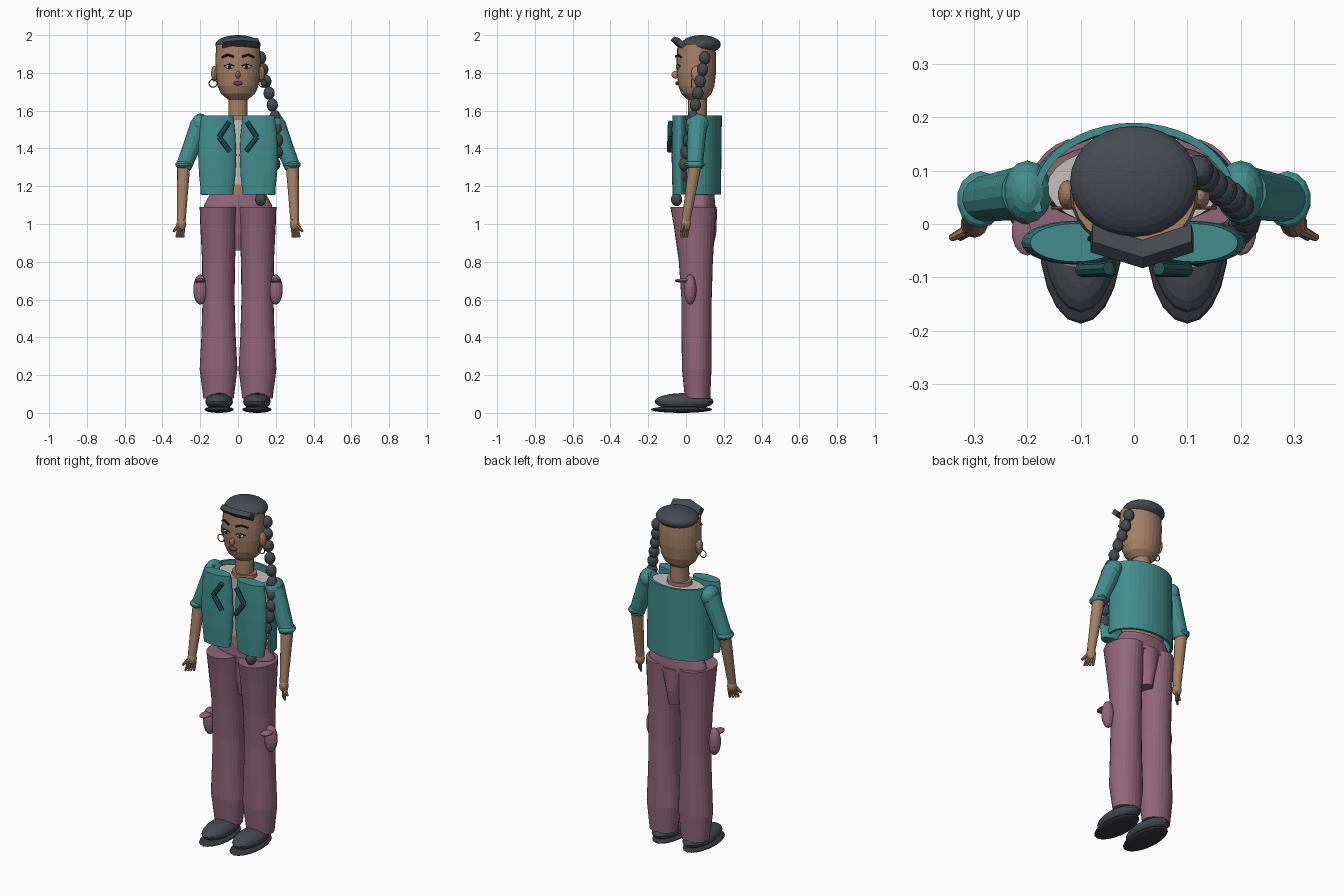
import bpy, bmesh
from math import sin, cos, pi, radians
from mathutils import Vector, Matrix

if "Cube" in bpy.data.objects:
    bpy.data.objects.remove(bpy.data.objects["Cube"])


def material(name, red, green, blue):
    mat = bpy.data.materials.new(name)
    mat.use_nodes = True
    colour = (red, green, blue, 1)
    mat.diffuse_color = colour
    mat.node_tree.nodes["Principled BSDF"].inputs["Base Color"].default_value = colour
    return mat


TEAL = material("teal_cloth", .055, .27, .275)
DARK_TEAL = material("dark_teal", .02, .1, .1)
MAUVE = material("mauve_cloth", .29, .135, .19)
SKIN = material("skin", .38, .22, .135)
CHARCOAL = material("charcoal", .06, .07, .085)
SOLE = material("sole_grey", .04, .04, .05)
SHIRT = material("pale_grey", .56, .53, .49)
LIPS = material("lip_rose", .22, .05, .085)
BLACK = material("near_black", .01, .01, .015)
BRASS = material("brass", .23, .12, .05)


def finish(name, bm, mat):
    bmesh.ops.recalc_face_normals(bm, faces=bm.faces)
    mesh = bpy.data.meshes.new(name)
    bm.to_mesh(mesh)
    bm.free()
    mesh.materials.append(mat)
    obj = bpy.data.objects.new(name, mesh)
    bpy.context.collection.objects.link(obj)
    return obj


def loft(name, mat, x, y, rings, lean=0, sides=28):
    """Closed stack of ellipses (height, half width, half depth); lean moves deep rings forward."""
    bm = bmesh.new()
    angles = [2 * pi * i / sides for i in range(sides)]
    loops = [[bm.verts.new((x + wide * cos(a), y - lean * deep + deep * sin(a), z))
              for a in angles] for z, wide, deep in rings]
    for lower, upper in zip(loops, loops[1:]):
        for i in range(sides):
            bm.faces.new((lower[i - 1], lower[i], upper[i], upper[i - 1]))
    bm.faces.new(loops[0])
    bm.faces.new(loops[-1])
    return finish(name, bm, mat)


def ellipsoid(name, mat, centre, radii, segments=14):
    bm = bmesh.new()
    bmesh.ops.create_uvsphere(bm, u_segments=segments, v_segments=segments // 2 + 2, radius=1)
    bm.transform(Matrix.Translation(centre) @ Matrix.Diagonal((*radii, 1)))
    return finish(name, bm, mat)


def tube(name, mat, points, start, end, sides=8):
    """Straight segments through the points, each tapering from start to end radius."""
    bm = bmesh.new()
    for a, b in zip(points, points[1:]):
        axis = b - a
        turn = axis.to_track_quat("Z", "Y").to_matrix().to_4x4()
        bmesh.ops.create_cone(bm, cap_ends=True, segments=sides, radius1=start, radius2=end,
                              depth=axis.length, matrix=Matrix.Translation((a + b) / 2) @ turn)
    return finish(name, bm, mat)


def strip(name, mat, lower, upper, thickness, offset):
    """Thickened sheet between two rows of points."""
    bm = bmesh.new()
    a = [bm.verts.new(p) for p in lower]
    b = [bm.verts.new(p) for p in upper]
    for i in range(len(a) - 1):
        bm.faces.new((a[i], a[i + 1], b[i + 1], b[i]))
    solid = finish(name, bm, mat).modifiers.new("thickness", "SOLIDIFY")
    solid.thickness, solid.offset = thickness, offset


# Head, neck and central face features
loft("head", SKIN, 0, .055, [(1.66, .055, .05), (1.69, .09, .08), (1.73, .108, .095),
                             (1.8, .118, .104), (1.87, .12, .105), (1.95, .115, .1)])
loft("neck", SKIN, 0, .06, [(1.55, .05, .05), (1.69, .05, .05)])
loft("neck_base", SKIN, 0, .06, [(1.54, .075, .06), (1.575, .07, .06)])
ellipsoid("nose", SKIN, (0, -.055, 1.79), (.013, .022, .02))
ellipsoid("lips", LIPS, (0, -.047, 1.745), (.026, .01, .011))

# Cap with a raised angular brim
ellipsoid("cap", CHARCOAL, (0, .08, 1.95), (.12, .104, .05), segments=28)
brim_edge = [Vector((-.08, -.01, 1.94)), Vector((.016, -.04, 1.95)), Vector((.11, -.01, 1.94))]
brim_rise = Vector((0, -.033, .033))
strip("cap_brim", CHARCOAL, brim_edge, [p + brim_rise for p in brim_edge], .028, 0)

# Braid swinging out around the left shoulder
BEADS = 13
for i in range(BEADS):
    t = i / (BEADS - 1)
    spot = (.12 + .09 * sin(pi * t ** 1.3), .1 - .15 * t, 1.88 - .75 * t)
    ellipsoid("braid_bead", CHARCOAL, spot, (.03, .03, .035), segments=12)

# Torso
loft("shirt", SHIRT, 0, .07, [(1.21, .145, .075), (1.4, .16, .08), (1.555, .163, .08)])
loft("waist", SKIN, 0, .07, [(1.12, .13, .07), (1.22, .14, .07)])
loft("hips", MAUVE, 0, .075, [(1.06, .185, .08), (1.1, .18, .08), (1.155, .15, .075)])
loft("trouser_seat", MAUVE, 0, .08, [(.86, .04, .06), (.95, .05, .08), (1.08, .09, .085)])

# Jacket back, a curved shell open at the front
HEM, COLLAR = 1.155, 1.575
STEPS = 24
sweep = [radians(-12 + 204 * i / STEPS) for i in range(STEPS + 1)]
strip("jacket_back", TEAL,
      [(.2 * cos(a), .05 + .135 * sin(a), HEM) for a in sweep],
      [(.19 * cos(a), .05 + .14 * sin(a), COLLAR) for a in sweep], .014, -1)

for sign, side in ((-1, "right_"), (1, "left_")):
    def at(x, y, z):
        return Vector((sign * x, y, z))

    # Face details
    ellipsoid(side + "eye", SHIRT, at(.045, -.042, 1.832), (.024, .009, .011))
    ellipsoid(side + "iris", BLACK, at(.045, -.05, 1.832), (.008, .004, .009))
    lid = [at(.02, -.05, 1.837), at(.045, -.047, 1.846), at(.074, -.032, 1.837)]
    tube(side + "eyelid", BLACK, lid, .003, .003)
    brow = [at(.022, -.054, 1.886), at(.055, -.044, 1.896), at(.085, -.026, 1.882)]
    tube(side + "eyebrow", BLACK, brow, .006, .005)
    ellipsoid(side + "ear", SKIN, at(.125, .055, 1.795), (.018, .028, .042))
    bpy.ops.mesh.primitive_torus_add(location=at(.132, .03, 1.745), rotation=(pi / 2, 0, 0),
                                     major_radius=.021, minor_radius=.003,
                                     major_segments=20, minor_segments=6)
    bpy.context.object.name = side + "earring"
    bpy.context.object.data.materials.append(BRASS)

    # Jacket front panel, fullest at chest height, with its lapel
    panel = [(HEM + (COLLAR - HEM) * t, .085 + .016 * sin(pi * t), .036 + .005 * sin(pi * t))
             for t in (0, .25, .5, .75, 1)]
    loft(side + "jacket_front", TEAL, sign * .11, -.035, panel)
    lapel = [at(.047, -.083, 1.54), at(.1, -.086, 1.46), at(.044, -.087, 1.385)]
    tube(side + "lapel", DARK_TEAL, lapel, .013, .013)

    # Arm
    shoulder, elbow, wrist = at(.2, .06, 1.53), at(.288, .046, 1.3), at(.3, 0, 1.02)
    ellipsoid(side + "shoulder", TEAL, shoulder, (.046, .06, .055))
    tube(side + "sleeve", TEAL, [shoulder, elbow], .052, .042, sides=14)
    ellipsoid(side + "cuff", TEAL, elbow + Vector((0, 0, .015)), (.045, .054, .024))
    ellipsoid(side + "elbow", SKIN, elbow, (.034, .036, .04))
    tube(side + "forearm", SKIN, [elbow, wrist], .034, .023, sides=14)

    # Hand
    ellipsoid(side + "palm", SKIN, at(.3, 0, 1), (.026, .026, .036))
    for k in range(4):
        knuckle = at(.288 + .008 * k, .012 - .009 * k, .985)
        tip = at(.29 + .012 * k, .004 - .01 * k, .93)
        tube(side + "finger", SKIN, [knuckle, tip], .009, .006)
    tube(side + "thumb", SKIN, [at(.31, -.01, 1), at(.342, -.026, .96)], .011, .007)

    # Trouser leg with flared hem
    loft(side + "trouser_leg", MAUVE, sign * .103, .088,
         [(.075, .08, .067), (.23, .1, .078), (.42, .09, .08), (.6, .085, .08),
          (.8, .087, .09), (1, .097, .11), (1.09, .1, .122)], lean=.4)

    # Side pocket pouch and flap
    ellipsoid(side + "pocket", MAUVE, at(.2, .022, .653), (.038, .033, .08))
    ellipsoid(side + "pocket_flap", MAUVE, at(.2, -.015, .7), (.03, .045, .011))

    # Shoe
    ellipsoid(side + "shoe", CHARCOAL, at(.1, -.01, .06), (.073, .156, .045), segments=20)
    ellipsoid(side + "sole", SOLE, at(.1, -.024, .018), (.078, .163, .018), segments=20)
